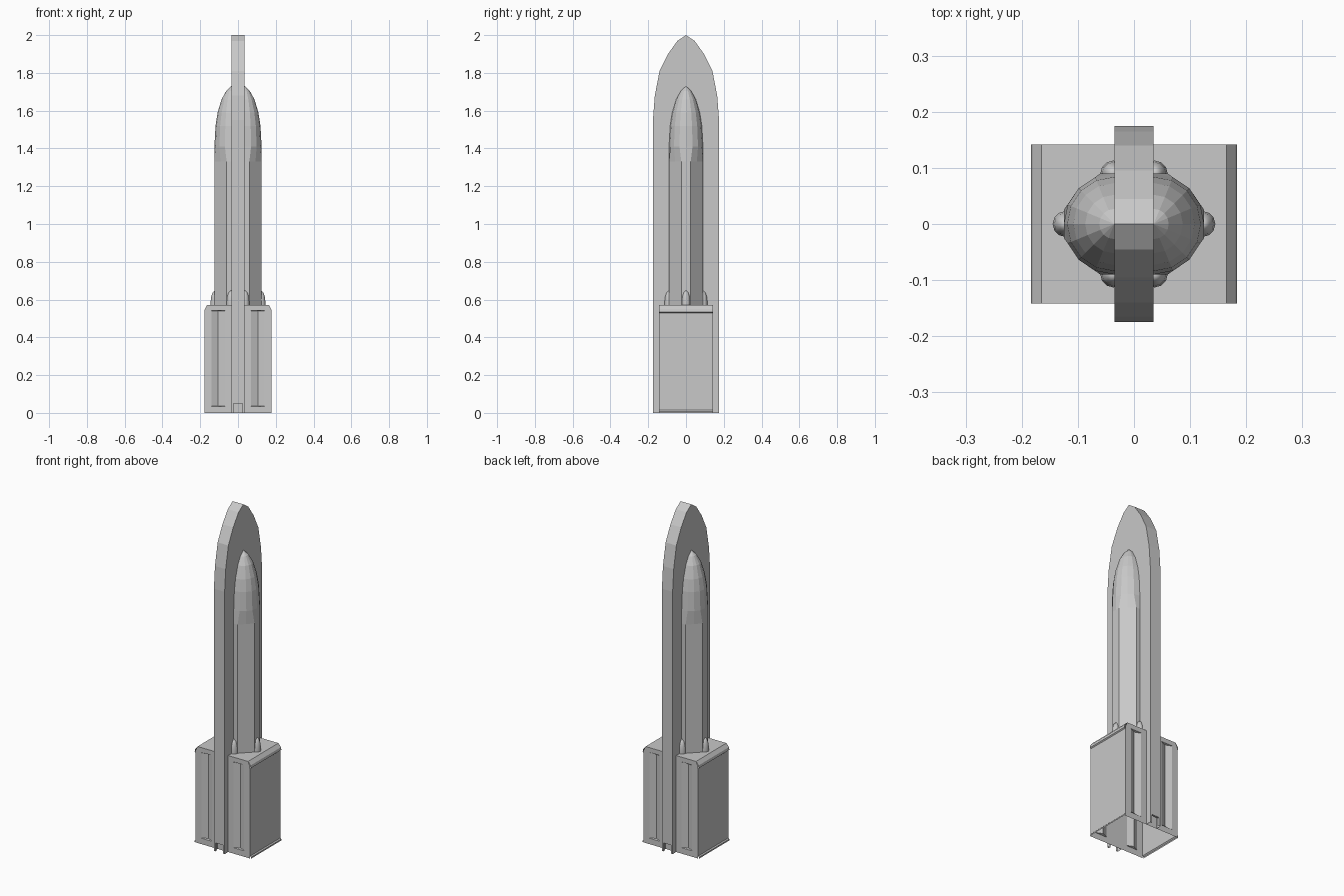
import bpy, bmesh, math

if "Cube" in bpy.data.objects:
    bpy.data.objects.remove(bpy.data.objects["Cube"])

concrete = bpy.data.materials.new("grey_concrete")
concrete.use_nodes = True
GREY = (0.58, 0.58, 0.58, 1)
concrete.diffuse_color = GREY
concrete.node_tree.nodes["Principled BSDF"].inputs["Base Color"].default_value = GREY


def make(name, bm, smooth=False):
    bmesh.ops.remove_doubles(bm, verts=bm.verts, dist=0.0002)
    bmesh.ops.recalc_face_normals(bm, faces=bm.faces)
    mesh = bpy.data.meshes.new(name)
    bm.to_mesh(mesh)
    bm.free()
    mesh.materials.append(concrete)
    ob = bpy.data.objects.new(name, mesh)
    bpy.context.collection.objects.link(ob)
    if smooth:
        for p in mesh.polygons:
            p.use_smooth = True
    return ob


def face(bm, pts):
    return bm.faces.new([bm.verts.new(p) for p in pts])


def loft(bm, rings, closed=True):
    """Bridge successive rings that have equal point counts."""
    rows = [[bm.verts.new(p) for p in r] for r in rings]
    n = len(rows[0])
    for a, b in zip(rows, rows[1:]):
        for i in range(n if closed else n - 1):
            j = (i + 1) % n
            bm.faces.new((a[i], a[j], b[j], b[i]))
    return rows


# Tall pointed central slab, with legs standing clear of the base walls
FIN_X, FIN_Y, BASE_Y, BASE_TOP, DOOR_TOP = 0.035, 0.175, 0.142, 0.57, 0.05
half = [(FIN_Y, 0), (FIN_Y, DOOR_TOP), (FIN_Y, 1.55), (0.165, 1.68),
        (0.14, 1.81), (0.095, 1.90), (0.045, 1.97), (0, 2.0)]
outer = half + [(-y, z) for y, z in reversed(half[:-1])]
notch = [(-BASE_Y, 0), (-BASE_Y, BASE_TOP), (BASE_Y, BASE_TOP), (BASE_Y, 0)]
bm = bmesh.new()
for x in (-FIN_X, FIN_X):
    face(bm, [(x, y, z) for y, z in outer + notch])
for (y0, z0), (y1, z1) in zip(outer, outer[1:]):
    # doorway jambs at the foot, full width everywhere else
    if max(z0, z1) <= DOOR_TOP:
        spans = [(-FIN_X, -0.025), (0.025, FIN_X)]
    else:
        spans = [(-FIN_X, FIN_X)]
    for a, b in spans:
        face(bm, [(a, y0, z0), (b, y0, z0), (b, y1, z1), (a, y1, z1)])
make("central_slab", bm)

# Door reveals at both ends of the slab
for label, s in (("front", -1), ("back", 1)):
    bm = bmesh.new()
    path = [(-0.025, 0), (-0.025, DOOR_TOP), (0.025, DOOR_TOP), (0.025, 0)]
    loft(bm, [[(x, s * y, z) for x, z in path] for y in (FIN_Y, FIN_Y - 0.012)], False)
    make(label + "_door_reveal", bm)

# Side towers: chamfered shaft flowing into a faceted rounded spire
R = 0.09
dome = [(R, 1.41), (0.084, 1.52), (0.073, 1.59), (0.052, 1.66), (0.027, 1.705)]
shaft = [(0, -R), (0.025, -R), (0.0575, -0.0575), (R, -0.025), (R, 0)]
shaft = shaft[:2] + [shaft[2]] + shaft[3:] + [(R, 0.025), (0.0575, 0.0575), (0.025, R), (0, R)]
for label, s in (("left", 1), ("right", -1)):
    def place(x, y, z):
        return (s * (FIN_X + x), y, z)
    rings = [[place(x, y, z) for x, y in shaft] for z in (BASE_TOP - 0.01, 1.33)]
    for r, z in dome:
        angles = [math.radians(-90 + 22.5 * i) for i in range(9)]
        rings.append([place(r * math.cos(a), r * math.sin(a), z) for a in angles])
    bm = bmesh.new()
    rows = loft(bm, rings, False)
    tip = bm.verts.new(place(0, 0, 1.73))
    for a, b in zip(rows[-1], rows[-1][1:]):
        bm.faces.new((a, b, tip))
    make(label + "_side_tower", bm)

# Base roof and side walls: one bent sheet, open underneath
bm = bmesh.new()
edge = [(0.184, 0), (0.184, 0.008), (0.178, 0.014), (0.178, 0.53),
        (0.184, 0.535), (0.181, 0.55), (0.165, BASE_TOP)]
section = edge + [(-x, z) for x, z in reversed(edge)]
loft(bm, [[(x, y, z) for x, z in section] for y in (-BASE_Y, BASE_Y)], False)
make("base_roof_and_sides", bm)

# Front and back base walls, each with two shallow vertical V grooves
cols = [-0.178, -0.14, -0.105, -0.07, 0.07, 0.105, 0.14, 0.178]
levels = [0, 0.035, 0.037, 0.54, 0.542, BASE_TOP]
for label, s in (("front", -1), ("back", 1)):
    bm = bmesh.new()
    rings = []
    for z in levels:
        row = []
        for x in cols:
            groove = abs(x) == 0.105 and 0.036 < z < 0.541
            if z == BASE_TOP:
                x = max(-0.165, min(0.165, x))
            row.append((x, s * (BASE_Y - (0.015 if groove else 0)), z))
        rings.append(row)
    loft(bm, rings, False)
    make(label + "_base_wall", bm)

# Small bullet-shaped domes around the foot of the towers
spots = [(sx * 0.122, 0) for sx in (-1, 1)]
spots += [(sx * 0.037, sy * 0.09) for sx in (-1, 1) for sy in (-1, 1)]
bullet = [(0.023, BASE_TOP - 0.005), (0.023, 0.59), (0.020, 0.615), (0.013, 0.637)]
for i, (cx, cy) in enumerate(spots):
    bm = bmesh.new()
    turn = [math.tau * k / 12 for k in range(12)]
    rows = loft(bm, [[(cx + r * math.cos(a), cy + r * math.sin(a), z) for a in turn]
                     for r, z in bullet])
    tip = bm.verts.new((cx, cy, 0.65))
    for k in range(12):
        bm.faces.new((rows[-1][k], rows[-1][(k + 1) % 12], tip))
    make("foot_dome_%d" % (i + 1), bm, smooth=True)
